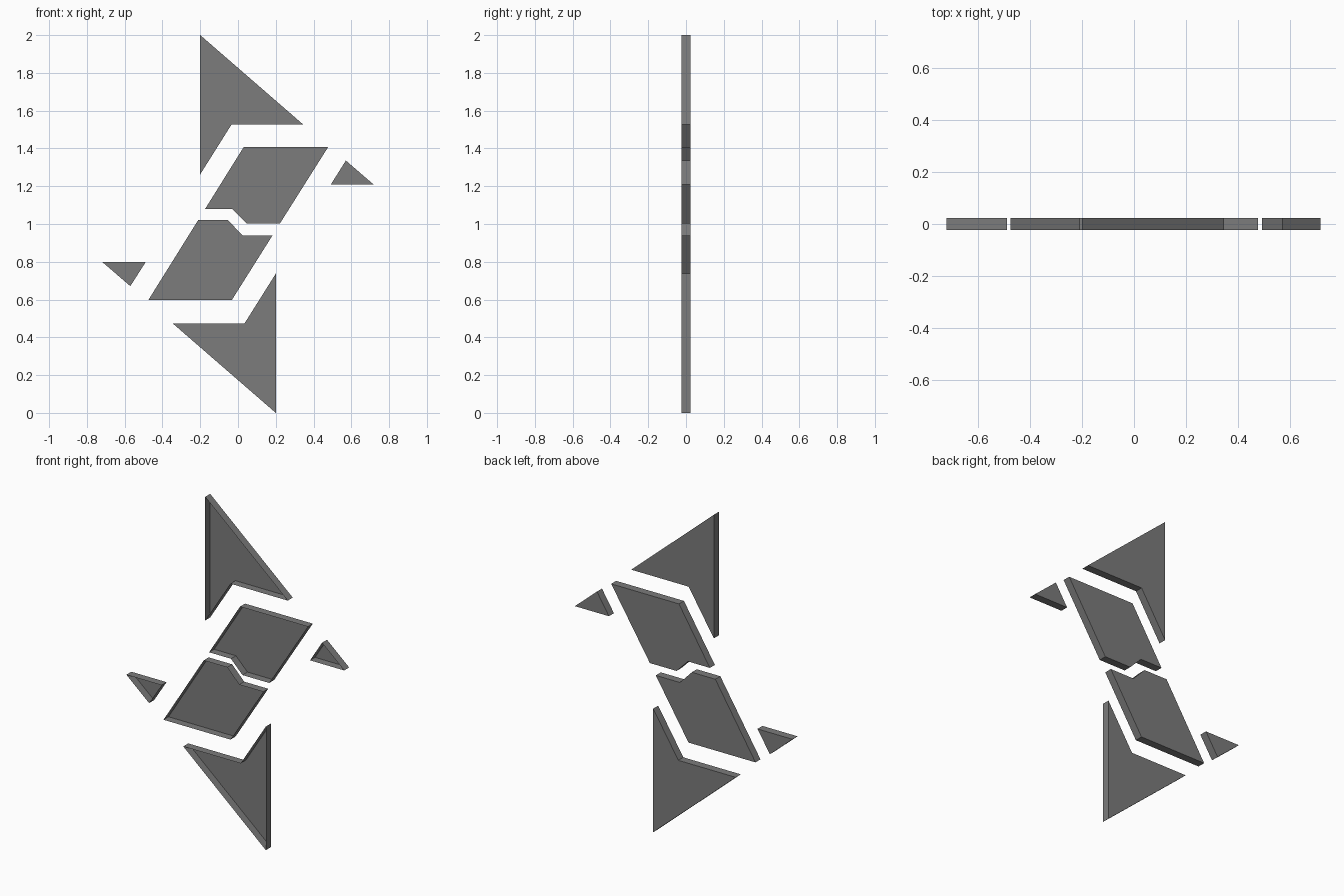
import bpy, bmesh

if "Cube" in bpy.data.objects:
    bpy.data.objects.remove(bpy.data.objects["Cube"])

HALF_DEPTH = 0.0235

grey = bpy.data.materials.new("mid grey")
grey.diffuse_color = (0.2, 0.2, 0.2, 1.0)
grey.use_nodes = True
grey.node_tree.nodes["Principled BSDF"].inputs["Base Color"].default_value = grey.diffuse_color


def tray(name, outline):
    """Flat back plate with a rim of walls, open toward the front (-y)."""
    bm = bmesh.new()
    plate = bm.faces.new([bm.verts.new((x, HALF_DEPTH, z)) for x, z in outline])
    plate.normal_update()
    if plate.normal.y < 0:
        plate.normal_flip()
    # walls run from the plate edges to the open front
    walls = bmesh.ops.extrude_edge_only(bm, edges=bm.edges[:])
    for v in walls["geom"]:
        if isinstance(v, bmesh.types.BMVert):
            v.co.y = -HALF_DEPTH
    bmesh.ops.recalc_face_normals(bm, faces=bm.faces[:])
    plate.normal_update()
    if plate.normal.y < 0:
        bmesh.ops.reverse_faces(bm, faces=bm.faces[:])
    mesh = bpy.data.meshes.new(name)
    bm.to_mesh(mesh)
    bm.free()
    mesh.materials.append(grey)
    obj = bpy.data.objects.new(name, mesh)
    bpy.context.collection.objects.link(obj)
    return obj


# Large notched fins, half a turn apart
fin = [(-0.2, 2.0), (0.345, 1.527), (-0.034, 1.527), (-0.2, 1.263)]
tray("upper_fin", fin)
tray("lower_fin", [(-x, 2 - z) for x, z in fin])

# Slanted central blocks with interlocking steps
tray("upper_block", [(0.03, 1.407), (0.477, 1.407), (0.222, 1.003),
                     (0.046, 1.003), (-0.03, 1.08), (-0.174, 1.08)])
tray("lower_block", [(-0.21, 1.022), (-0.055, 1.022), (0.024, 0.94),
                     (0.183, 0.94), (-0.033, 0.597), (-0.475, 0.597)])

# Small side tips
tray("right_tip", [(0.571, 1.336), (0.717, 1.21), (0.492, 1.21)])
tray("left_tip", [(-0.72, 0.8), (-0.488, 0.8), (-0.57, 0.671)])
